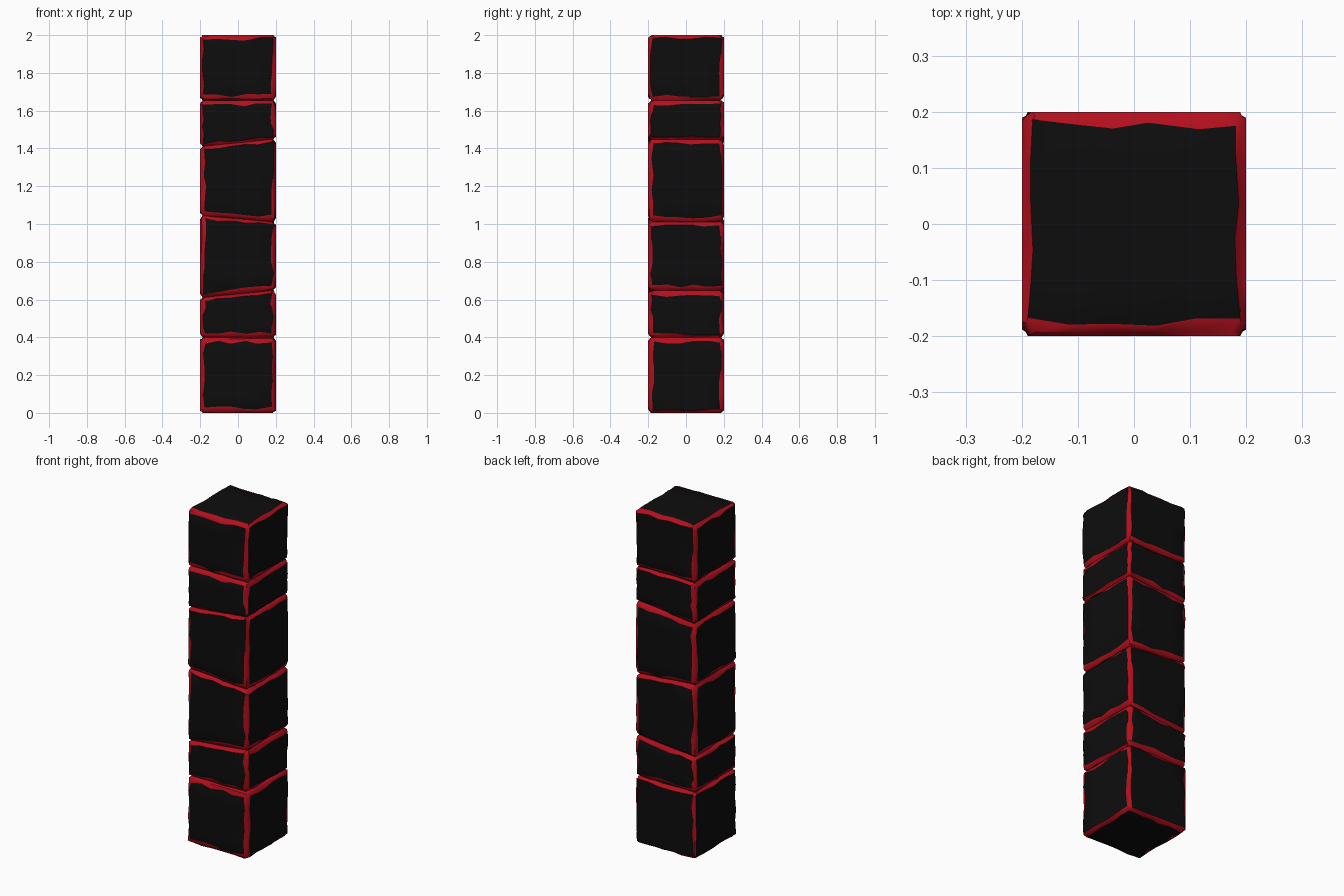
import bpy, bmesh, random

if "Cube" in bpy.data.objects:
    bpy.data.objects.remove(bpy.data.objects["Cube"])

random.seed(4)
N = 7          # grid cells along each block edge
HALF = 0.2     # half width of the pillar


def material(name, rgb):
    m = bpy.data.materials.new(name)
    m.diffuse_color = (*rgb, 1)
    m.use_nodes = True
    m.node_tree.nodes["Principled BSDF"].inputs["Base Color"].default_value = m.diffuse_color
    return m


BLACK = material("black_stone", (0.004, 0.004, 0.004))
RED = material("red_edges", (0.45, 0.005, 0.012))


def grid_pos(i, half):
    # rim cells are narrow, inner cells share the rest
    if i in (0, N):
        return -half if i == 0 else half
    rim = half - 0.024
    return -rim + (i - 1) * 2 * rim / (N - 2)


def stone_block(name, bottom, top):
    """Chipped block; bottom and top are (left z, right z) of its sloped ends."""
    height = (sum(top) - sum(bottom)) / 2
    halves = (HALF, HALF, height / 2)
    bm = bmesh.new()
    verts, bias = {}, {}

    def vert(idx):
        if idx in verts:
            return verts[idx]
        p = [grid_pos(i, h) for i, h in zip(idx, halves)]
        ends = [a for a in range(3) if idx[a] in (0, N)]
        if len(ends) > 1:
            # rounded edges and corners
            pull = random.uniform(0.007, 0.01) * (1.2 if len(ends) == 3 else 1)
            for a in ends:
                p[a] -= pull if p[a] > 0 else -pull
        else:
            # ragged outline of the black face
            for a in range(3):
                if a in ends:
                    continue
                if idx[a] in (1, N - 1):
                    key = (ends[0], idx[ends[0]], a, idx[a])
                    b = bias.setdefault(key, random.uniform(0.013, 0.026))
                    w = max(0.011, b + random.uniform(-0.009, 0.009))
                    p[a] = (halves[a] - w) * (1 if p[a] > 0 else -1)
                else:
                    p[a] += random.uniform(-0.012, 0.012) * halves[a] / HALF
        # slope the ends
        f = (p[0] + HALF) / (2 * HALF)
        s = p[2] / height + 0.5
        low = bottom[0] + (bottom[1] - bottom[0]) * f
        high = top[0] + (top[1] - top[0]) * f
        p[2] = low + (high - low) * s
        verts[idx] = bm.verts.new(p)
        return verts[idx]

    for axis in range(3):
        u, v = (axis + 1) % 3, (axis + 2) % 3
        for end in (0, N):
            for i in range(N):
                for j in range(N):
                    corners = []
                    for di, dj in ((0, 0), (1, 0), (1, 1), (0, 1)):
                        idx = [0, 0, 0]
                        idx[axis], idx[u], idx[v] = end, i + di, j + dj
                        corners.append(vert(tuple(idx)))
                    if end == 0:
                        corners.reverse()
                    face = bm.faces.new(corners)
                    face.material_index = int(i in (0, N - 1) or j in (0, N - 1))

    mesh = bpy.data.meshes.new(name)
    bm.to_mesh(mesh)
    bm.free()
    mesh.materials.append(BLACK)
    mesh.materials.append(RED)
    ob = bpy.data.objects.new(name, mesh)
    bpy.context.collection.objects.link(ob)
    bpy.context.view_layer.objects.active = ob
    ob.select_set(True)
    bpy.ops.object.shade_smooth_by_angle(angle=0.6)
    ob.select_set(False)


# joints between stacked blocks: z at the left side, z at the right side
joints = [(0, 0), (0.4, 0.4), (0.61, 0.65), (1.045, 1.01),
          (1.41, 1.45), (1.655, 1.655), (2, 2)]
for k in range(6):
    stone_block(f"pillar_block_{k + 1}", joints[k], joints[k + 1])
